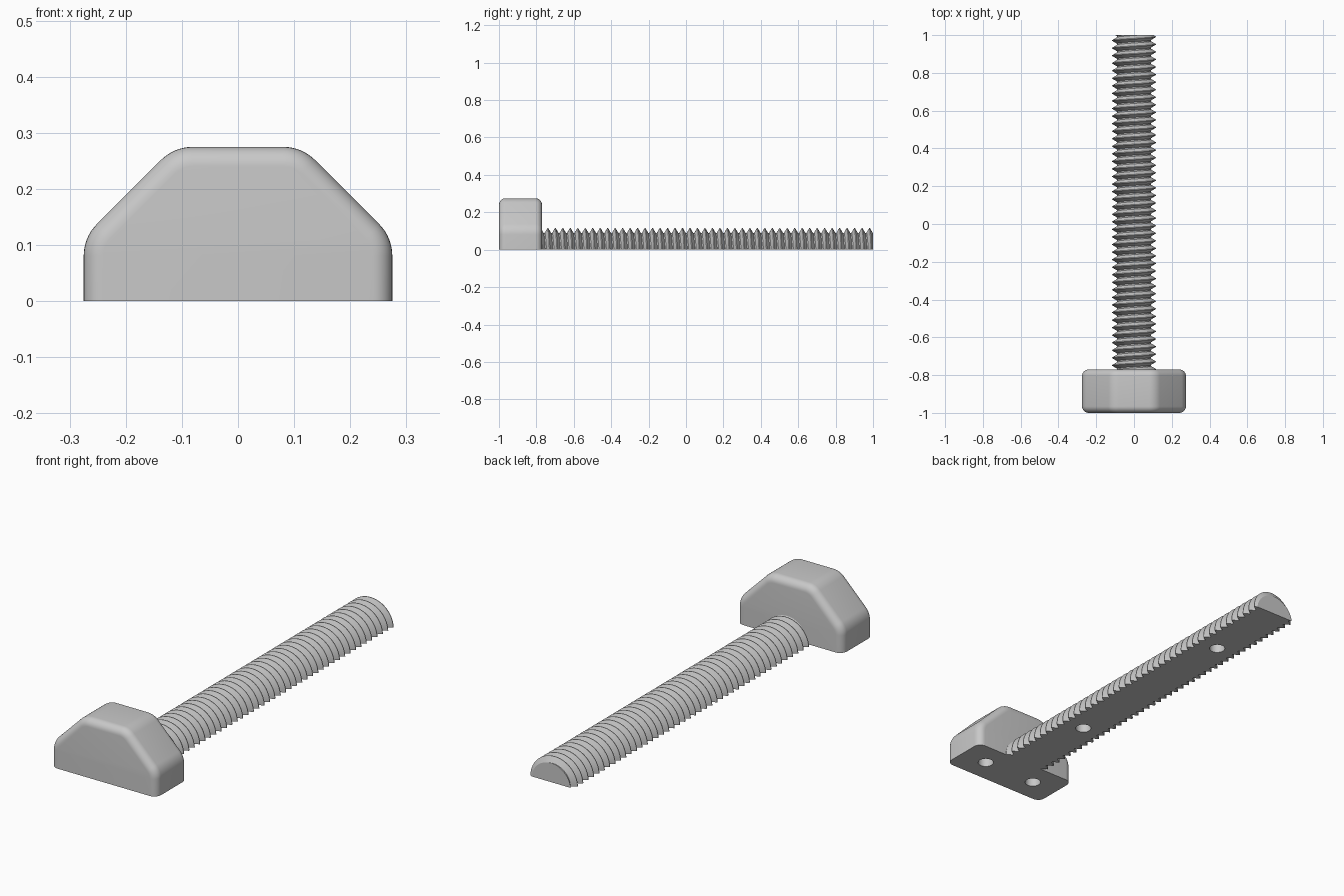
import bpy, bmesh, math
from mathutils import Vector

if "Cube" in bpy.data.objects:
    bpy.data.objects.remove(bpy.data.objects["Cube"])

grey = bpy.data.materials.new("light grey")
grey.diffuse_color = (0.58, 0.58, 0.58, 1)
grey.use_nodes = True
grey.node_tree.nodes["Principled BSDF"].inputs["Base Color"].default_value = grey.diffuse_color

HEAD_FRONT, HEAD_BACK, SHAFT_END = -1.0, -0.77, 1.0


def make_object(name, bm):
    bmesh.ops.recalc_face_normals(bm, faces=bm.faces[:])
    me = bpy.data.meshes.new(name)
    bm.to_mesh(me)
    bm.free()
    me.materials.append(grey)
    ob = bpy.data.objects.new(name, me)
    bpy.context.collection.objects.link(ob)
    return ob


def half_octagon(apothem, radius, steps=8):
    """Upper half of an octagon with rounded corners, as (x, z) points."""
    pts = [(apothem, 0.0)]
    centre_dist = (apothem - radius) / math.cos(math.pi / 8)
    for k in range(4):
        mid = math.pi / 8 + k * math.pi / 4
        for i in range(steps + 1):
            a = mid + math.pi / 4 * (i / steps - 0.5)
            pts.append((centre_dist * math.cos(mid) + radius * math.cos(a),
                        centre_dist * math.sin(mid) + radius * math.sin(a)))
    return pts + [(-apothem, 0.0)]


def make_head(apothem=0.275, corner=0.08, fillet=0.035, steps=7):
    # rings from front to back, inset at both ends for the rounded rims
    rim = []
    for i in range(steps + 1):
        a = math.pi / 2 * i / steps
        rim.append((fillet * (1 - math.sin(a)), fillet * (1 - math.cos(a))))
    stations = [(HEAD_FRONT + dy, d) for d, dy in rim]
    stations += [(HEAD_BACK - dy, d) for d, dy in reversed(rim)]
    bm = bmesh.new()
    rings = [[bm.verts.new((x, y, z)) for x, z in half_octagon(apothem - d, corner - d)]
             for y, d in stations]
    for r0, r1 in zip(rings, rings[1:]):
        for i in range(len(r0) - 1):
            bm.faces.new((r0[i], r0[i + 1], r1[i + 1], r1[i]))
    bm.faces.new(rings[0])
    bm.faces.new(rings[-1])
    bm.faces.new([r[0] for r in rings] + [r[-1] for r in reversed(rings)])
    return make_object("bolt_head", bm)


def cut(bm, point, normal):
    """Slice away the side the normal points to and cap the opening."""
    res = bmesh.ops.bisect_plane(bm, geom=bm.verts[:] + bm.edges[:] + bm.faces[:],
                                 dist=1e-6, plane_co=point, plane_no=normal,
                                 clear_outer=True)
    edges = [e for e in res["geom_cut"]
             if isinstance(e, bmesh.types.BMEdge) and e.is_boundary]
    bmesh.ops.holes_fill(bm, edges=edges, sides=0)


def make_shaft(major=0.116, minor=0.09, pitch=0.04, n=64):
    # one pitch of the thread: flat crest, flank, flat root, flank
    profile = [(0.0, major), (0.08, major), (0.46, minor), (0.62, minor)]
    bm = bmesh.new()
    turns = int((SHAFT_END - HEAD_BACK) / pitch) + 4
    rows = []
    for k in range(turns):
        for f, r in profile:
            row = []
            for j in range(n + 1):
                t = j / n
                a = 2 * math.pi * (t + 0.5 / n)
                # right-handed helix along +y
                y = HEAD_BACK + pitch * (k - 2 + f + t)
                row.append(bm.verts.new((r * math.cos(-a), y, r * math.sin(-a))))
            rows.append(row)
    for r0, r1 in zip(rows, rows[1:]):
        for j in range(n):
            bm.faces.new((r0[j], r0[j + 1], r1[j + 1], r1[j]))
    bmesh.ops.remove_doubles(bm, verts=bm.verts[:], dist=1e-5)
    cut(bm, Vector((0, SHAFT_END, 0)), Vector((0, 1, 0)))
    cut(bm, Vector((0, HEAD_BACK, 0)), Vector((0, -1, 0)))
    cut(bm, Vector((0, 0, 0)), Vector((0, 0, -1)))
    return make_object("threaded_shaft", bm)


def drill(ob, places, radius=0.035, depth=0.065):
    """Blind pin holes in the flat underside."""
    for x, y in places:
        bpy.ops.mesh.primitive_cylinder_add(vertices=32, radius=radius,
                                            depth=2 * depth, location=(x, y, 0))
        cutter = bpy.context.object
        cutter.name = "pin_hole_cutter"
        cutter.hide_render = True
        cutter.data.materials.append(grey)
        mod = ob.modifiers.new("pin_hole", "BOOLEAN")
        mod.operation, mod.solver, mod.object = "DIFFERENCE", "EXACT", cutter
        bpy.context.view_layer.objects.active = ob
        bpy.ops.object.modifier_apply(modifier=mod.name)
        bpy.data.objects.remove(cutter)


head = make_head()
shaft = make_shaft()
drill(head, [(-0.14, -0.885), (0.14, -0.885)])
drill(shaft, [(0, -0.36), (0, 0.59)])

# smooth rounding with crisp edges
for ob in (head, shaft):
    bpy.ops.object.select_all(action="DESELECT")
    ob.select_set(True)
    bpy.context.view_layer.objects.active = ob
    bpy.ops.object.shade_smooth_by_angle(angle=math.radians(30))
